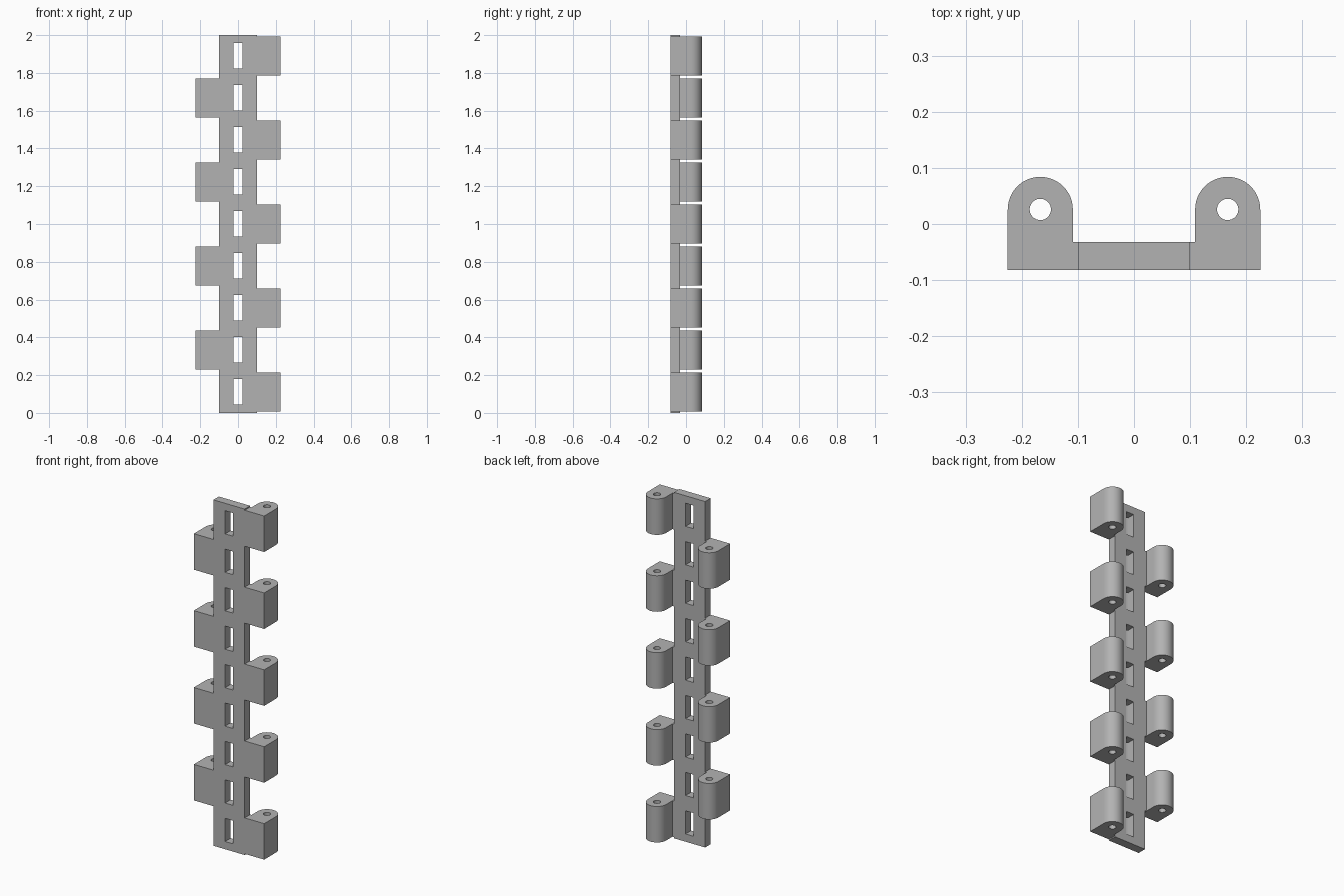
import bpy
import bmesh
from math import cos, sin, pi
from mathutils import Vector

if "Cube" in bpy.data.objects:
    bpy.data.objects.remove(bpy.data.objects["Cube"], do_unlink=True)

grey = bpy.data.materials.new("plain grey")
grey.use_nodes = True
grey.diffuse_color = (0.45, 0.45, 0.45, 1)
grey.node_tree.nodes["Principled BSDF"].inputs["Base Color"].default_value = (0.45, 0.45, 0.45, 1)

COUNT = 9
PITCH = 0.2223
FRONT, BACK = -0.082, -0.032


def rect(x, a0, a1):
    return [(-x, a0), (x, a0), (x, a1), (-x, a1)]


def arc(cx, cy, r, start, end, steps):
    angles = [start + (end - start) * i / steps for i in range(steps + 1)]
    return [(cx + r * cos(a), cy + r * sin(a)) for a in angles]


def prism(name, loops, place, depth):
    """Fill an outline with holes and extrude it by depth."""
    bm = bmesh.new()
    edges = []
    for loop in loops:
        vs = [bm.verts.new(place(*p)) for p in loop]
        edges += [bm.edges.new((v, vs[i - 1])) for i, v in enumerate(vs)]
    bmesh.ops.triangle_fill(bm, edges=edges, use_beauty=True)
    ext = bmesh.ops.extrude_face_region(bm, geom=bm.faces[:], use_keep_orig=True)
    moved = [g for g in ext["geom"] if isinstance(g, bmesh.types.BMVert)]
    bmesh.ops.translate(bm, verts=moved, vec=Vector(depth))
    bmesh.ops.recalc_face_normals(bm, faces=bm.faces[:])
    mesh = bpy.data.meshes.new(name)
    bm.to_mesh(mesh)
    bm.free()
    mesh.materials.append(grey)
    obj = bpy.data.objects.new(name, mesh)
    bpy.context.collection.objects.link(obj)
    return obj


# Long plate with a row of slots
centres = [1 + (i - COUNT // 2) * PITCH for i in range(COUNT)]
slots = [rect(0.025, z - 0.066, z + 0.068) for z in centres]
prism("slotted_plate", [rect(0.1, 0, 2)] + slots,
      lambda x, z: (x, FRONT, z), (0, BACK - FRONT, 0))

# Hinge knuckles, alternating sides, each with a pin hole
cx, cy, r = 0.167, 0.026, 0.058
outline = [(0.098, BACK), (0.098, FRONT), (cx + r, FRONT)]
outline += arc(cx, cy, r, 0, pi, 24) + [(cx - r, BACK)]
pin_hole = arc(cx, cy, 0.019, 0, 2 * pi, 32)[:-1]
knuckles = []
for i, z in enumerate(centres):
    side = 1 if i % 2 == 0 else -1
    label = "left" if side > 0 else "right"
    knuckles.append(prism(f"{label}_knuckle_{i // 2 + 1}", [outline, pin_hole],
                          lambda x, y: (side * x, y, z - 0.104), (0, 0, 0.208)))

# Smooth the round surfaces, keep the edges sharp
bpy.ops.object.select_all(action='DESELECT')
for k in knuckles:
    k.select_set(True)
bpy.context.view_layer.objects.active = knuckles[0]
bpy.ops.object.shade_smooth_by_angle(angle=pi / 6)
